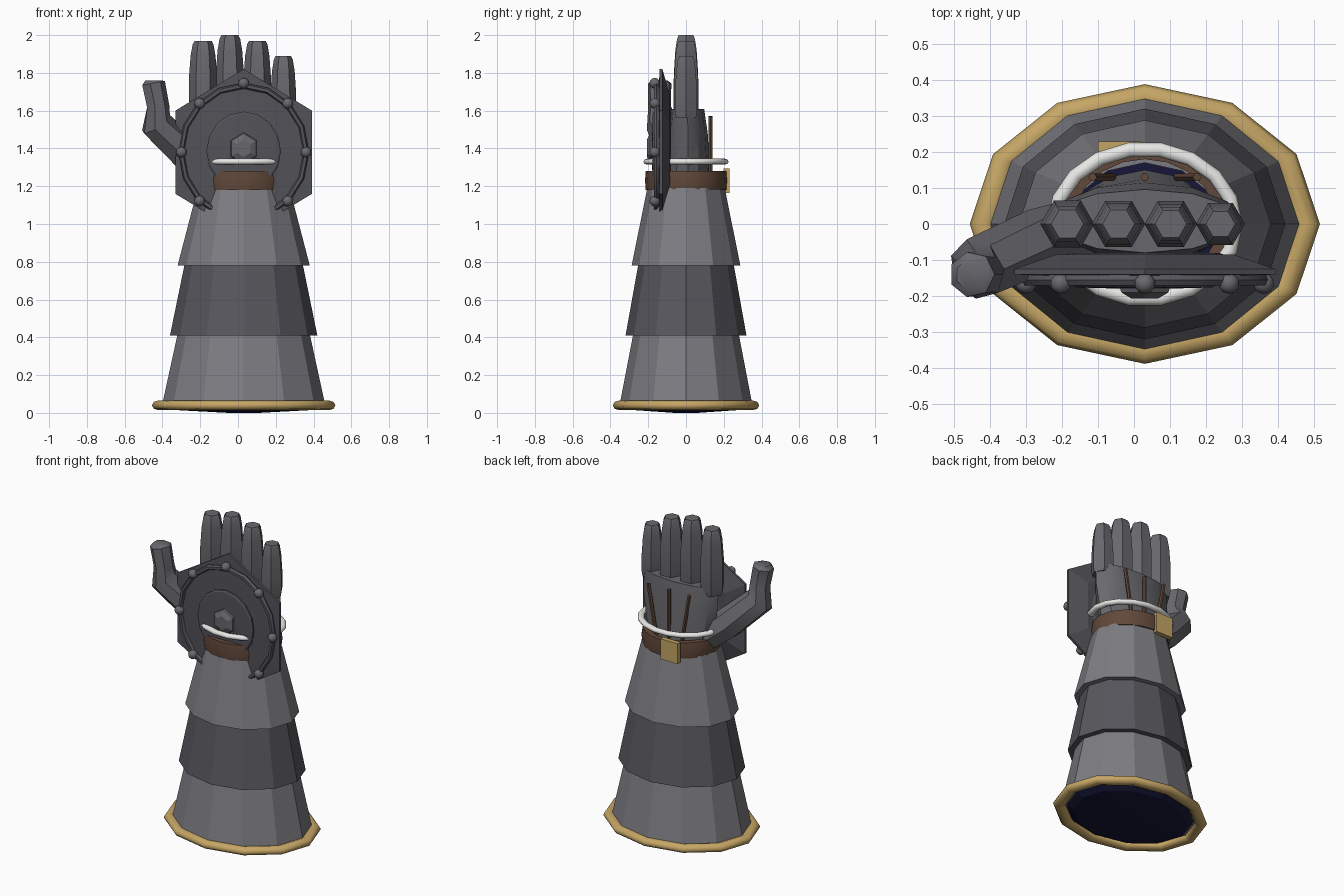
import bpy, bmesh, math
from mathutils import Vector

if "Cube" in bpy.data.objects:
    bpy.data.objects.remove(bpy.data.objects["Cube"])

CX = 0.03  # axis of the sleeve


def material(name, rgb):
    m = bpy.data.materials.new(name)
    m.diffuse_color = (*rgb, 1)
    m.use_nodes = True
    m.node_tree.nodes["Principled BSDF"].inputs["Base Color"].default_value = m.diffuse_color
    return m


STEEL = material("light steel", (0.205, 0.205, 0.225))
DARK = material("dark steel", (0.095, 0.095, 0.11))
HAND = material("hand grey", (0.14, 0.14, 0.155))
PLATE = material("plate grey", (0.085, 0.085, 0.098))
GOLD = material("gold", (0.56, 0.38, 0.13))
LEATHER = material("brown leather", (0.12, 0.065, 0.042))
WHITE = material("white", (0.8, 0.8, 0.78))
NAVY = material("navy lining", (0.008, 0.008, 0.04))


def finish(bm, name, mat, smooth=None):
    bmesh.ops.recalc_face_normals(bm, faces=bm.faces)
    me = bpy.data.meshes.new(name)
    bm.to_mesh(me)
    bm.free()
    ob = bpy.data.objects.new(name, me)
    bpy.context.collection.objects.link(ob)
    me.materials.append(mat)
    if smooth:
        bpy.ops.object.select_all(action='DESELECT')
        ob.select_set(True)
        bpy.context.view_layer.objects.active = ob
        bpy.ops.object.shade_smooth_by_angle(angle=math.radians(smooth))
    return ob


def skin(rings, name, mat, smooth=None, caps=True, loop=False):
    """Join rings of points into one surface."""
    bm = bmesh.new()
    vs = [[bm.verts.new(p) for p in r] for r in rings]
    n = len(vs[0])
    pairs = list(zip(vs, vs[1:])) + ([(vs[-1], vs[0])] if loop else [])
    for a, b in pairs:
        for i in range(n):
            j = (i + 1) % n
            bm.faces.new((a[i], a[j], b[j], b[i]))
    if caps and not loop:
        bm.faces.new(vs[0])
        bm.faces.new(vs[-1])
    return finish(bm, name, mat, smooth)


def oval(cx, cy, z, rx, ry, n=12):
    return [(cx + rx * math.cos(2 * math.pi * i / n),
             cy + ry * math.sin(2 * math.pi * i / n), z) for i in range(n)]


def oval_shell(name, mat, profile, n=12, smooth=None):
    """Closed band around the sleeve axis; profile is (rx, ry, z)."""
    return skin([oval(CX, 0, z, rx, ry, n) for rx, ry, z in profile],
                name, mat, smooth, loop=True)


def oval_tube(name, mat, rx, ry, z, w, h, n, smooth=60):
    prof = []
    for k in range(8):
        a = 2 * math.pi * k / 8
        prof.append((rx + w * math.cos(a), ry + w * math.cos(a), z + h * math.sin(a)))
    return oval_shell(name, mat, prof, n, smooth)


def tube(name, mat, path, n=6, smooth=None):
    """Tapered limb through (x, y, z, radius) points."""
    pts = [Vector(p[:3]) for p in path]
    rings = []
    for i, p in enumerate(pts):
        d = (pts[min(i + 1, len(pts) - 1)] - pts[max(i - 1, 0)]).normalized()
        u = Vector((0, 1, 0)).cross(d).normalized()
        v = d.cross(u)
        rings.append([p + path[i][3] * (u * math.cos(2 * math.pi * k / n)
                      + v * math.sin(2 * math.pi * k / n)) for k in range(n)])
    return skin(rings, name, mat, smooth)


def disc(name, mat, profile, n, cz=1.38, sx=0.94, turn=0.0, smooth=None):
    """Round plate facing forward; profile is (radius, y)."""
    rings = [[(CX + sx * r * math.cos(turn + 2 * math.pi * i / n), y,
               cz + r * math.sin(turn + 2 * math.pi * i / n)) for i in range(n)]
             for r, y in profile]
    return skin(rings, name, mat, smooth)


# Overlapping sleeve tiers, each a thin flaring band
tiers = [("lower_sleeve", STEEL, 0.05, 0.43, 0.35, 0.44, 0.345, 0.275),
         ("middle_sleeve", DARK, 0.41, 0.39, 0.32, 0.80, 0.31, 0.25),
         ("upper_sleeve", STEEL, 0.78, 0.35, 0.288, 1.19, 0.243, 0.205)]
for name, mat, z0, ax, ay, z1, bx, by in tiers:
    t = 0.035
    oval_shell(name, mat, [(ax, ay, z0), (bx, by, z1), (bx - t, by - t, z1), (ax - t, ay - t, z0)])

# Sleeve hem and closed lining
oval_tube("sleeve_hem", GOLD, 0.45, 0.352, 0.04, 0.036, 0.026, 12)
skin([oval(CX, 0, 0.04, 0.40, 0.32), oval(CX, 0, 0.015, 0.36, 0.28),
      oval(CX, 0, 0.0, 0.08, 0.06)], "sleeve_lining", NAVY)

# Wrist strap, buckle and pale cord
oval_shell("wrist_strap", LEATHER, [(0.235, 0.213, 1.18), (0.243, 0.217, 1.23), (0.235, 0.213, 1.28),
                                    (0.20, 0.18, 1.28), (0.20, 0.18, 1.18)], 20, 40)
oval_tube("wrist_cord", WHITE, 0.252, 0.209, 1.33, 0.02, 0.016, 18)
bm = bmesh.new()
bmesh.ops.create_cube(bm, size=1)
for v in bm.verts:
    v.co = (-0.04 + 0.12 * v.co.x, 0.214 + 0.03 * v.co.y, 1.23 + 0.13 * v.co.z)
finish(bm, "buckle", GOLD)

# Palm
skin([oval(CX, 0.01, 1.15, 0.19, 0.14), oval(CX, 0.01, 1.32, 0.235, 0.115),
      oval(CX, 0.01, 1.48, 0.265, 0.105), oval(CX, 0.008, 1.61, 0.265, 0.088)],
     "palm", HAND, 35)

# Fingers
for i, (x, top, r) in enumerate([(-0.185, 1.97, 0.075), (-0.043, 2.0, 0.074),
                                 (0.102, 1.97, 0.073), (0.24, 1.89, 0.068)]):
    tube(f"finger_{i + 1}", HAND,
         [(x, 0, 1.56, r * 0.9), (x, 0, 1.60, r), (x, 0, top - 0.20, r),
          (x, 0, top - 0.08, r * 0.88), (x, 0, top - 0.02, r * 0.74), (x, 0, top, r * 0.6)], 6, 40)

# Thumb
tube("thumb", HAND, [(-0.12, -0.01, 1.25, 0.09), (-0.26, -0.05, 1.36, 0.095),
                     (-0.435, -0.125, 1.53, 0.088), (-0.425, -0.14, 1.62, 0.062),
                     (-0.45, -0.14, 1.745, 0.064), (-0.45, -0.14, 1.76, 0.045)], 7, 40)

# Cords along the back of the hand
for i, s in enumerate((-1, 0, 1)):
    tube(f"hand_cord_{i + 1}", LEATHER, [(CX + s * 0.09, 0.13, 1.25, 0.012),
                                         (CX + s * 0.145, 0.13, 1.57, 0.012)], 6, 40)

# Palm guard: pointed backing, round plate, rim, raised centre, boss
disc("guard_backing", PLATE, [(0.30, -0.085), (0.44, -0.125), (0.44, -0.14), (0.30, -0.145)],
     6, sx=0.95, turn=math.pi / 2)
disc("guard_plate", PLATE, [(0.22, -0.08), (0.355, -0.13), (0.355, -0.155), (0.05, -0.165)], 16)
rim = [(0.352 + 0.016 * math.cos(k * math.pi / 3), -0.155 + 0.018 * math.sin(k * math.pi / 3))
       for k in range(7)]
disc("guard_rim", DARK, rim, 16, smooth=50).data.update()
disc("guard_centre", PLATE, [(0.21, -0.15), (0.21, -0.170), (0.20, -0.176), (0.05, -0.18)], 16, cz=1.385)
disc("guard_boss", HAND, [(0.088, -0.17), (0.08, -0.19), (0.045, -0.207)], 6, cz=1.40,
     turn=math.pi / 2)

# Rivets around the guard rim, none at the wrist
for i in range(7):
    a = math.radians(-45 + 45 * i)
    bm = bmesh.new()
    bmesh.ops.create_icosphere(bm, subdivisions=2, radius=0.029)
    bmesh.ops.translate(bm, verts=bm.verts, vec=(CX + 0.33 * math.cos(a), -0.165,
                                                 1.38 + 0.365 * math.sin(a)))
    finish(bm, f"rivet_{i + 1}", HAND, 60)
